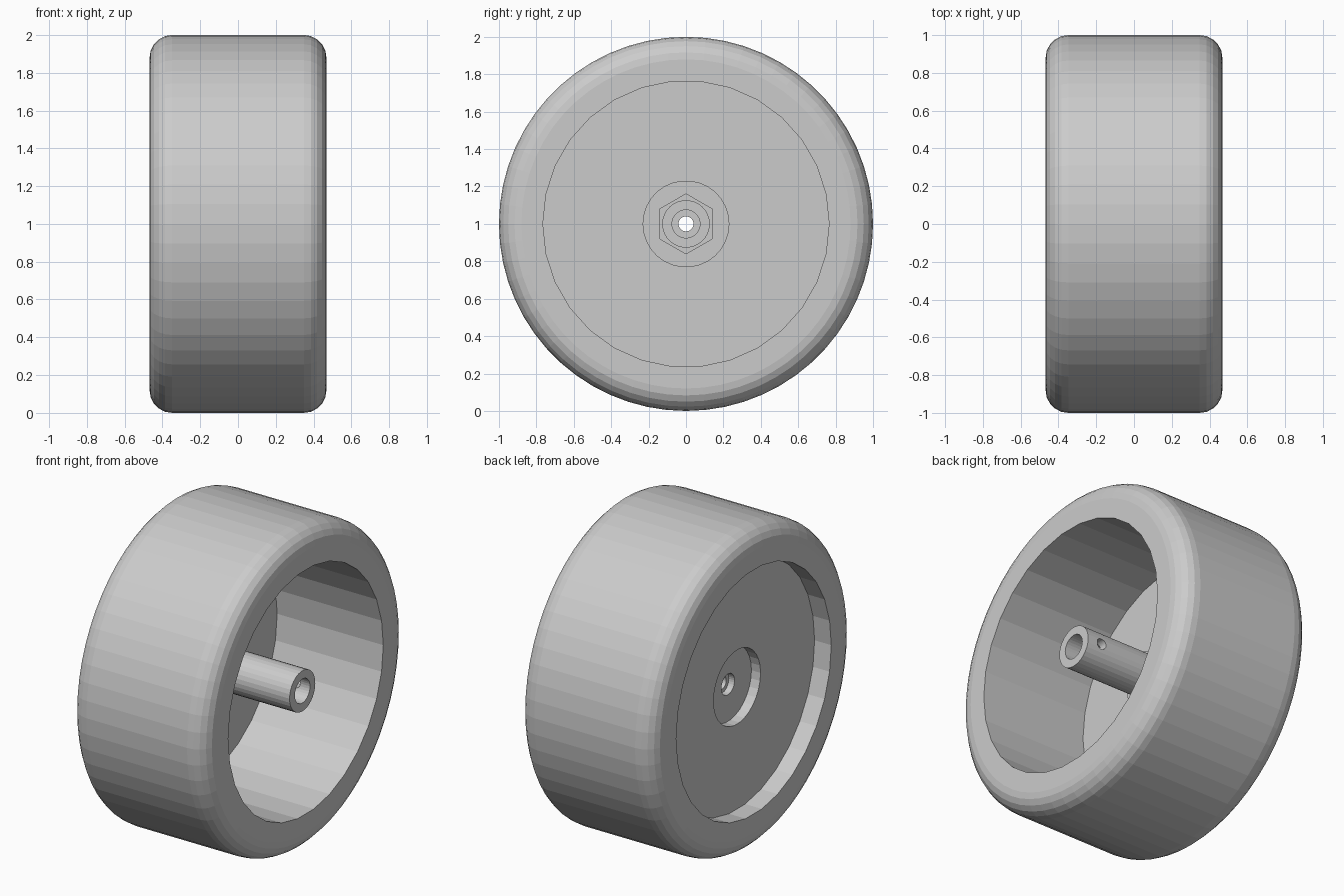
import bpy, bmesh
from math import cos, sin, pi
from mathutils import Matrix, Vector

if "Cube" in bpy.data.objects:
    bpy.data.objects.remove(bpy.data.objects["Cube"])

AXLE = Vector((0, 0, 1))   # wheel axis runs along x at this height


def lathe(name, profile, sides, phase=0.0):
    """Solid of revolution about the axle; profile is (x, radius), capped at both ends."""
    bm = bmesh.new()
    rings = []
    for x, r in profile:
        rings.append([bm.verts.new((x, r * sin(phase + 2 * pi * i / sides),
                                    1 + r * cos(phase + 2 * pi * i / sides))) for i in range(sides)])
    for a, b in zip(rings, rings[1:]):
        for i in range(sides):
            j = (i + 1) % sides
            bm.faces.new((a[i], a[j], b[j], b[i]))
    bm.faces.new(rings[0])
    bm.faces.new(rings[-1])
    bmesh.ops.recalc_face_normals(bm, faces=bm.faces)
    mesh = bpy.data.meshes.new(name)
    bm.to_mesh(mesh)
    bm.free()
    ob = bpy.data.objects.new(name, mesh)
    bpy.context.collection.objects.link(ob)
    return ob


def rod(name, x0, x1, r, sides=30):
    return lathe(name, [(x0, r), (x1, r)], sides, pi / 2 if sides == 30 else 0)


def combine(target, tool, operation):
    """Apply a boolean and remove the tool object."""
    tool.hide_render = True
    mod = target.modifiers.new(operation.lower(), 'BOOLEAN')
    mod.operation = operation
    mod.solver = 'EXACT'
    mod.object = tool
    bpy.context.view_layer.objects.active = target
    bpy.ops.object.modifier_apply(modifier=mod.name)
    bpy.data.objects.remove(tool, do_unlink=True)


# Tyre body with rounded shoulders
W, F = 0.468, 0.12
arc = [(W - F + F * sin(a), 1 - F + F * cos(a)) for a in [k * pi / 10 for k in range(6)]]
wheel = lathe("wheel", [(-x, r) for x, r in reversed(arc)] + arc, 60)

# Shallow outer dish and deep inner cavity, leaving a thin web
combine(wheel, rod("dish_cutter", -0.6, -0.353, 0.765), 'DIFFERENCE')
combine(wheel, rod("cavity_cutter", -0.265, 0.6, 0.765), 'DIFFERENCE')

# Hub: round boss, hexagonal collar and axle tube
combine(wheel, rod("hub_boss", -0.31, -0.205, 0.232), 'UNION')
combine(wheel, rod("hex_collar", -0.30, -0.07, 0.163, 6), 'UNION')
combine(wheel, rod("axle_tube", -0.295, 0.445, 0.127), 'UNION')

# Hub recess, screw counterbore, shaft bore and through hole
combine(wheel, rod("recess_cutter", -0.6, -0.29, 0.2315), 'DIFFERENCE')
combine(wheel, rod("counterbore_cutter", -0.6, -0.25, 0.065), 'DIFFERENCE')
combine(wheel, rod("bore_cutter", -0.19, 0.6, 0.075), 'DIFFERENCE')
combine(wheel, rod("screw_hole_cutter", -0.6, 0.6, 0.04), 'DIFFERENCE')

# Set-screw hole through one side of the tube
pin = rod("set_screw_cutter", 0, 0.3, 0.033)
pin.data.transform(Matrix.Translation((0.345, 0, 1)) @ Matrix.Rotation(pi / 2, 4, 'Z')
                   @ Matrix.Translation(-AXLE))
combine(wheel, pin, 'DIFFERENCE')
